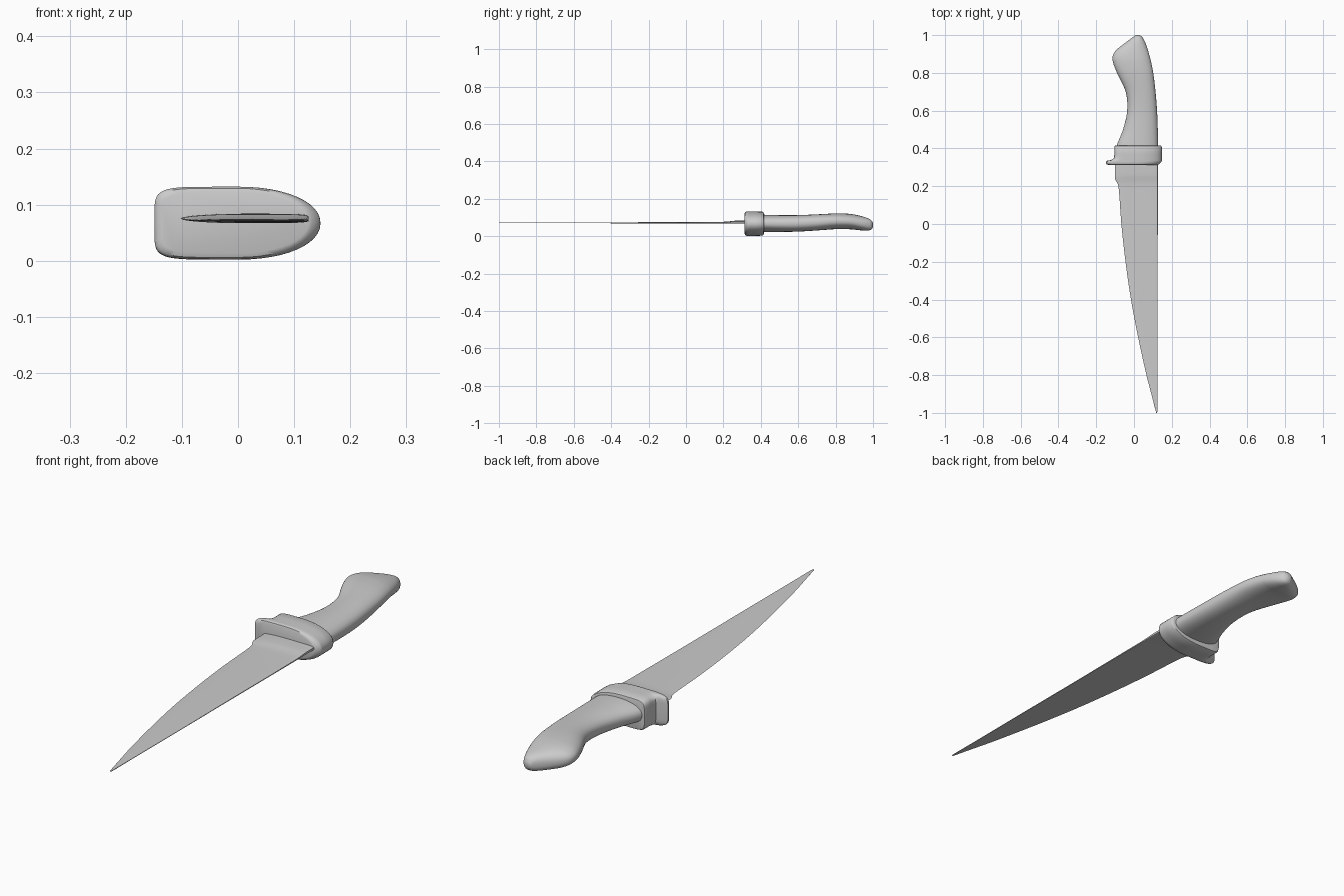
import bpy, bmesh, math


def interpolate(rows, steps):
    """Catmull-Rom smoothing of a list of section rows."""
    if steps == 1:
        return rows
    out = []
    for i in range(len(rows) - 1):
        p0, p1, p2 = rows[max(i - 1, 0)], rows[i], rows[i + 1]
        p3 = rows[min(i + 2, len(rows) - 1)]
        for s in range(steps):
            t = s / steps
            row = []
            for k in range(len(p1)):
                m1 = (p2[k] - p0[k]) / (p2[0] - p0[0]) * (p2[0] - p1[0])
                m2 = (p3[k] - p1[k]) / (p3[0] - p1[0]) * (p2[0] - p1[0])
                row.append((2*t**3 - 3*t*t + 1) * p1[k] + (t**3 - 2*t*t + t) * m1
                           + (3*t*t - 2*t**3) * p2[k] + (t**3 - t*t) * m2)
            out.append(tuple(row))
    return out + [rows[-1]]


def loft(name, rows, n_left, n_right, steps=1, sides=48, center=None, angle=40):
    """Skin superellipse sections (y, left x, right x, low z, high z)."""
    bm = bmesh.new()
    rings = []
    for y, x0, x1, z0, z1 in interpolate(rows, steps):
        cx = (x0 + x1) / 2 if center is None else center
        cz = (z0 + z1) / 2
        ring = []
        for i in range(sides):
            a = 2 * math.pi * (i + 0.0) / sides
            c, s = math.cos(a), math.sin(a)
            n = n_right if c >= 0 else n_left
            rx = x1 - cx if c >= 0 else cx - x0
            px = math.copysign(abs(c) ** (2 / n), c) * rx
            pz = math.copysign(abs(s) ** (2 / n), s) * (z1 - z0) / 2
            ring.append(bm.verts.new((cx + px, y, cz + pz)))
        rings.append(ring)
    for a, b in zip(rings, rings[1:]):
        for i in range(sides):
            j = (i + 1) % sides
            bm.faces.new((a[i], a[j], b[j], b[i]))
    bm.faces.new(rings[0])
    bm.faces.new(rings[-1])
    bmesh.ops.recalc_face_normals(bm, faces=bm.faces)
    mesh = bpy.data.meshes.new(name)
    bm.to_mesh(mesh)
    bm.free()
    ob = bpy.data.objects.new(name, mesh)
    bpy.context.collection.objects.link(ob)
    bpy.ops.object.select_all(action='DESELECT')
    ob.select_set(True)
    bpy.context.view_layer.objects.active = ob
    bpy.ops.object.shade_smooth_by_angle(angle=math.radians(angle))
    return ob


# Curved grip with a hooked, rounded butt
loft("handle", [
    (0.38, -0.100, 0.127, 0.022, 0.116),
    (0.42, -0.090, 0.127, 0.023, 0.115),
    (0.50, -0.058, 0.126, 0.023, 0.113),
    (0.60, -0.036, 0.122, 0.025, 0.113),
    (0.70, -0.044, 0.114, 0.031, 0.117),
    (0.80, -0.090, 0.102, 0.038, 0.122),
    (0.86, -0.112, 0.090, 0.038, 0.121),
    (0.895, -0.111, 0.081, 0.036, 0.117),
    (0.92, -0.095, 0.074, 0.033, 0.112),
    (0.95, -0.059, 0.064, 0.031, 0.104),
    (0.975, -0.025, 0.053, 0.031, 0.095),
    (0.992, -0.003, 0.042, 0.037, 0.084),
    (1.0, 0.008, 0.028, 0.050, 0.070),
], 2.3, 2.3, steps=4)

# Collar flaring into a flat finger guard at the blade side
loft("guard", [
    (0.313, -0.135, 0.125, 0.014, 0.121),
    (0.316, -0.144, 0.132, 0.006, 0.129),
    (0.322, -0.149, 0.138, 0.003, 0.132),
    (0.330, -0.149, 0.146, 0.002, 0.132),
    (0.335, -0.142, 0.147, 0.002, 0.132),
    (0.339, -0.120, 0.147, 0.002, 0.132),
    (0.348, -0.107, 0.147, 0.002, 0.132),
    (0.370, -0.103, 0.147, 0.002, 0.132),
    (0.408, -0.104, 0.147, 0.003, 0.131),
    (0.414, -0.101, 0.143, 0.006, 0.128),
    (0.416, -0.095, 0.137, 0.012, 0.122),
], 6, 2.1, center=0.0)

# Thin blade, straight spine and curved edge, thicker at the base
loft("blade", [
    (0.34, -0.102, 0.126, 0.067, 0.084),
    (0.26, -0.101, 0.126, 0.067, 0.083),
    (0.235, -0.099, 0.126, 0.068, 0.080),
    (0.215, -0.087, 0.126, 0.068, 0.078),
    (0.18, -0.080, 0.126, 0.068, 0.077),
    (0.00, -0.067, 0.126, 0.069, 0.0755),
    (-0.20, -0.045, 0.125, 0.069, 0.075),
    (-0.40, -0.016, 0.125, 0.0695, 0.0745),
    (-0.60, 0.022, 0.125, 0.070, 0.074),
    (-0.80, 0.066, 0.124, 0.070, 0.074),
    (-0.92, 0.097, 0.124, 0.070, 0.074),
    (-0.99, 0.115, 0.124, 0.0705, 0.0735),
    (-1.00, 0.118, 0.122, 0.071, 0.073),
], 2, 5, steps=3, sides=32)
